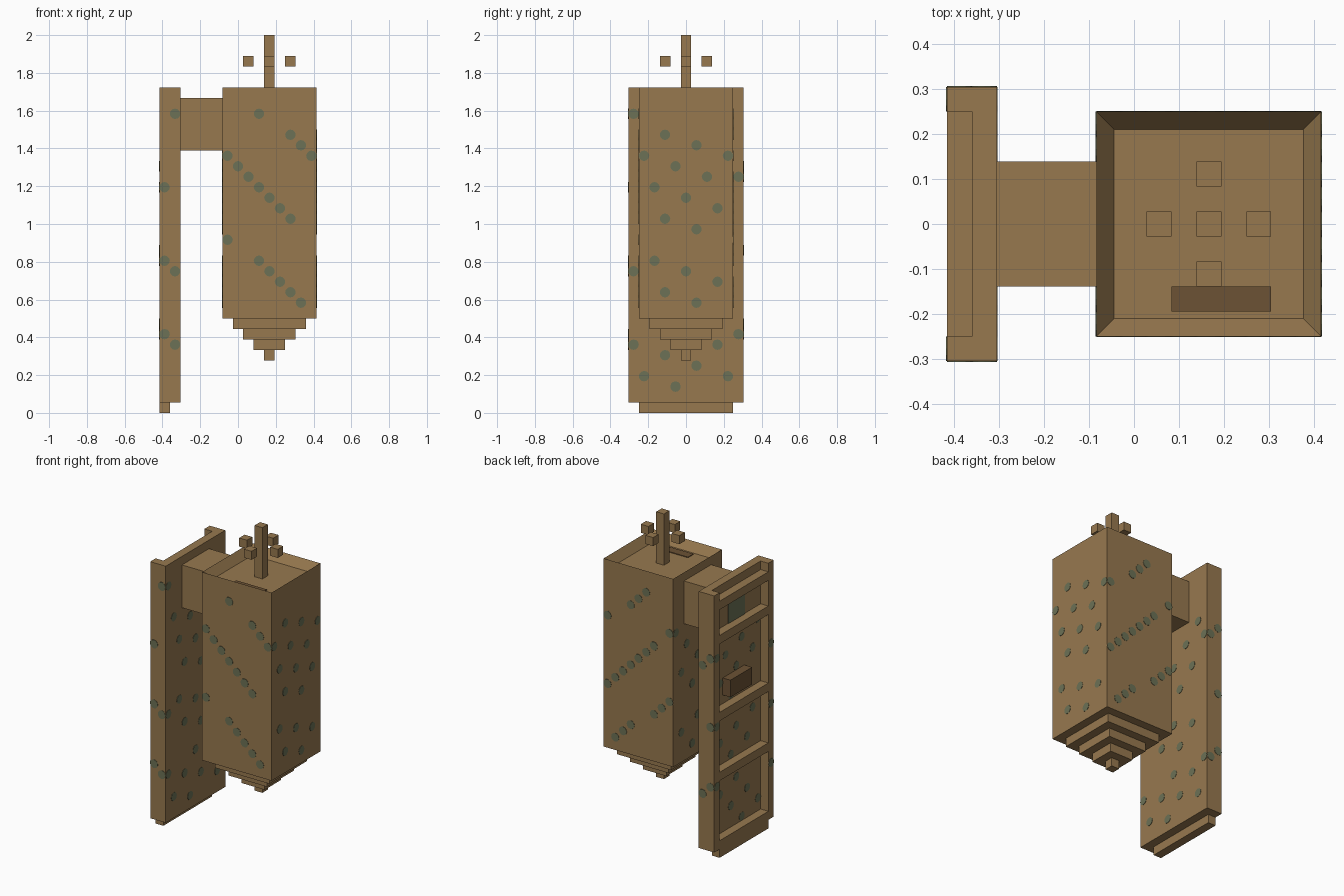
import bpy, bmesh
from mathutils import Vector, Matrix

cube = bpy.data.objects.get("Cube")
if cube:
    bpy.data.objects.remove(cube, do_unlink=True)

U = 1 / 18                       # one grid cell
ORIGIN = Vector((-7.5, -5.5, 0))  # grid corner, in cells


def material(name, colour):
    mat = bpy.data.materials.new(name)
    mat.use_nodes = True
    mat.diffuse_color = (*colour, 1)
    mat.node_tree.nodes["Principled BSDF"].inputs["Base Color"].default_value = (*colour, 1)
    return mat


WOOD = material("weathered brown", (0.31, 0.19, 0.078))
DARK = material("dark brown", (0.15, 0.085, 0.035))
TEAL = material("dull teal", (0.15, 0.165, 0.092))


def cell(i, j, k):
    return (Vector((i, j, k)) + ORIGIN) * U


def finish(name, bm, mat):
    bmesh.ops.recalc_face_normals(bm, faces=bm.faces)
    mesh = bpy.data.meshes.new(name)
    bm.to_mesh(mesh)
    bm.free()
    mesh.materials.append(mat)
    obj = bpy.data.objects.new(name, mesh)
    bpy.context.collection.objects.link(obj)
    return obj


def add_box(bm, lo, hi):
    a, b = cell(*lo), cell(*hi)
    size = b - a
    m = Matrix.Translation((a + b) / 2) @ Matrix.Diagonal((*size, 1))
    return bmesh.ops.create_cube(bm, size=1, matrix=m)["verts"]


def box(name, lo, hi, mat=WOOD):
    bm = bmesh.new()
    add_box(bm, lo, hi)
    return finish(name, bm, mat)


# Lantern body with a shallow tray sunk into the top
bm = bmesh.new()
add_box(bm, (6, 1, 9), (15, 10, 31))
top = max(bm.faces, key=lambda f: f.calc_center_median().z)
bmesh.ops.inset_region(bm, faces=[top], thickness=U)
for v in top.verts:
    v.co.z -= U
finish("lantern_body", bm, WOOD)

# Stepped underside
for step in range(4):
    r = 3.5 - step
    box(f"bottom_step_{step + 1}", (10.5 - r, 5.5 - r, 8 - step), (10.5 + r, 5.5 + r, 9 - step))

# Hanging rod, floating cubes around it, dark strip in the tray
box("top_rod", (10, 5, 30), (11, 6, 36))
for n, (dx, dy) in enumerate(((2, 0), (-2, 0), (0, 2), (0, -2))):
    box(f"floating_cube_{n + 1}", (10 + dx, 5 + dy, 33), (11 + dx, 6 + dy, 34))
box("tray_strip", (9, 2, 30), (13, 3, 30.08), DARK)

# Wall plate: channel profile pulled upwards
bm = bmesh.new()
outline = ((0, 0), (2, 0), (2, 11), (0, 11), (0, 10), (1, 10), (1, 1), (0, 1))
base = bm.faces.new([bm.verts.new(cell(i, j, 1)) for i, j in outline])
pulled = bmesh.ops.extrude_face_region(bm, geom=[base])["geom"]
bmesh.ops.translate(bm, vec=(0, 0, 30 * U),
                    verts=[g for g in pulled if isinstance(g, bmesh.types.BMVert)])
finish("wall_plate", bm, WOOD)

# Cross bars in the channel, arm to the lantern, handle block and arm patch
for n, (lo, hi) in enumerate(((0, 2), (9, 10), (16, 17), (25, 26), (29, 30))):
    box(f"cross_bar_{n + 1}", (0, 1, lo), (1, 10, hi))
box("support_arm", (2, 3, 25), (6, 8, 30))
box("handle_block", (0, 4, 18), (1, 8, 20), DARK)
box("arm_patch", (0.92, 4, 26), (1, 7, 29), TEAL)


# Painted spots: thin discs lying on the faces
def spots(name, normal, centres):
    bm = bmesh.new()
    turn = Vector(normal).to_track_quat("Z", "Y").to_matrix().to_4x4()
    for c in centres:
        bmesh.ops.create_cone(bm, cap_ends=True, segments=12, radius1=U / 2, radius2=U / 2,
                              depth=0.004, matrix=Matrix.Translation(cell(*c)) @ turn)
    finish(name, bm, TEAL)


def diagonal(total, first, last):
    return [(i, total - i) for i in range(first, last + 1)]


def scattered(j, k):
    """Slanted rows of spots, broken into three bands by height."""
    if k in (8, 9, 15, 16) or not 2 <= k <= 26:
        return False
    band = k + (21 if k < 8 else 7 if k < 15 else 0)
    return (j - 3 - 3 * (26 - band)) % 8 == 0


front = (diagonal(37, 9, 9) + diagonal(38, 12, 14) + diagonal(30, 6, 12)
         + diagonal(22, 6, 6) + diagonal(23, 9, 13))
back = (diagonal(37, 9, 11) + diagonal(38, 14, 14) + diagonal(30, 6, 6) + diagonal(30, 8, 14)
        + diagonal(22, 6, 8) + diagonal(23, 11, 13))
spots("body_front_spots", (0, -1, 0), [(i + .5, 1, k + .5) for i, k in front])
spots("body_back_spots", (0, 1, 0), [(i + .5, 10, k + .5) for i, k in back])

grid = [(j, k) for j in range(1, 10) for k in range(2, 27) if scattered(j, k)]
on_body = [(j, k) for j, k in grid if k > 9]
clear_of_arm = [(j, k) for j, k in grid if k < 25 or not 3 <= j < 8]
clear_of_bars = [(j, k) for j, k in grid if k not in (9, 16, 25, 26)]
spots("body_left_spots", (1, 0, 0), [(15, j + .5, k + .5) for j, k in on_body])
spots("body_right_spots", (-1, 0, 0),
      [(6, j + .5, k + .5) for j, k in on_body if (j, k) in clear_of_arm])
spots("plate_inner_spots", (1, 0, 0), [(2, j + .5, k + .5) for j, k in clear_of_arm])
spots("plate_recess_spots", (-1, 0, 0), [(1, j + .5, k + .5) for j, k in clear_of_bars])

# Spots wrapping round the two long edges of the plate
inner_edge = [(0, k) for k in (6, 13, 28)] + [(10, k) for k in (7, 22)]
outer_edge = [(0, k) for k in (7, 14, 21)] + [(10, k) for k in (8, 15, 23)]
spots("plate_inner_edge_spots", (1, 0, 0), [(2, j + .5, k + .5) for j, k in inner_edge])
spots("plate_outer_edge_spots", (-1, 0, 0), [(0, j + .5, k + .5) for j, k in outer_edge])
for name, side, row, face in (("front", -1, 0, 0), ("back", 1, 10, 11)):
    spots(f"plate_{name}_spots", (0, side, 0),
          [(1.5, face, k + .5) for j, k in inner_edge if j == row]
          + [(.5, face, k + .5) for j, k in outer_edge if j == row])
